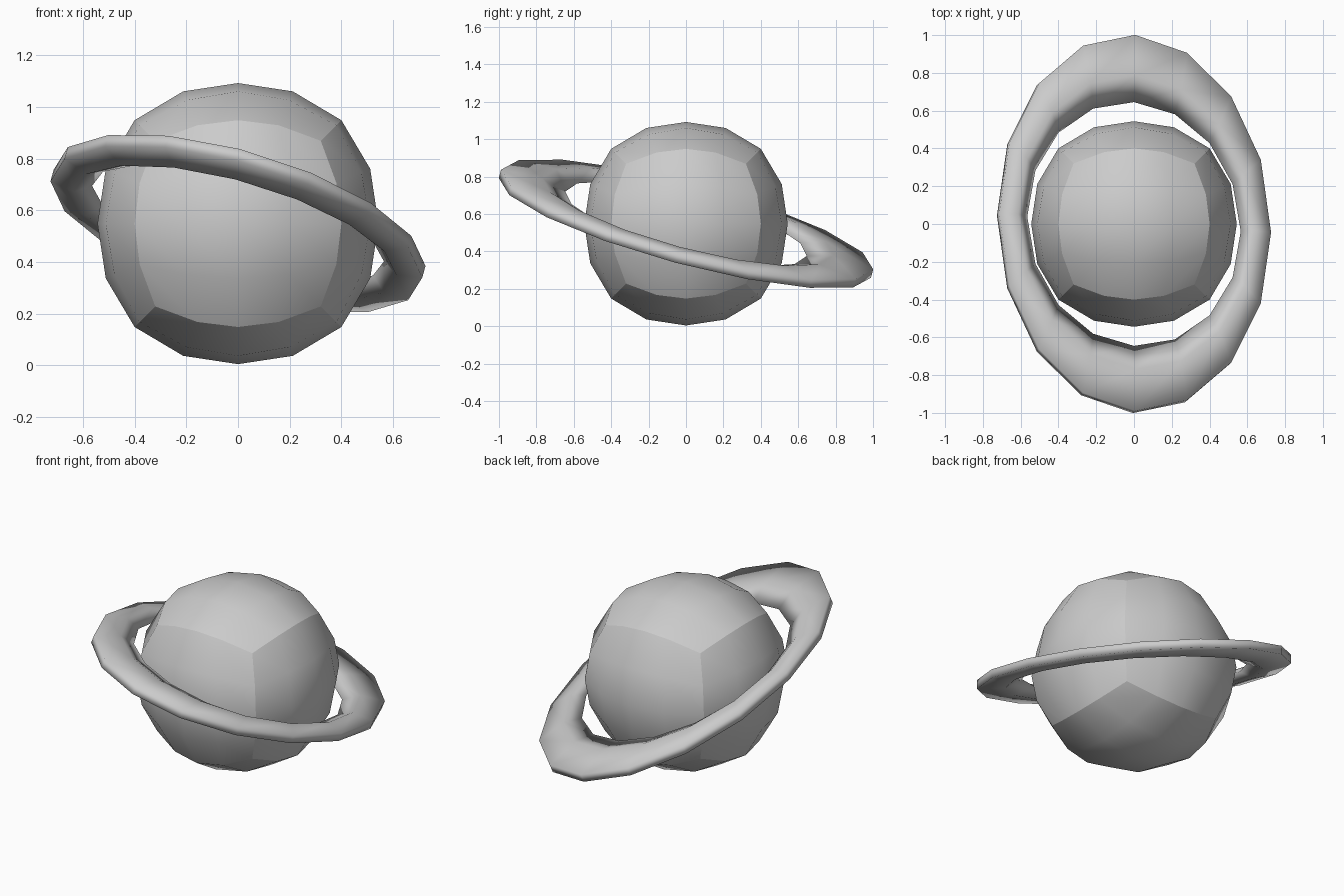
import bpy, bmesh, math
from mathutils import Matrix, Vector

cube = bpy.data.objects.get("Cube")
if cube:
    bpy.data.objects.remove(cube)

CENTRE = Vector((0, 0, 0.548))

grey = bpy.data.materials.new("light grey")
grey.use_nodes = True
colour = (0.6, 0.6, 0.6, 1)
grey.diffuse_color = colour
grey.node_tree.nodes["Principled BSDF"].inputs["Base Color"].default_value = colour


def finish(bm, name):
    bmesh.ops.recalc_face_normals(bm, faces=bm.faces)
    for face in bm.faces:
        face.smooth = True
    mesh = bpy.data.meshes.new(name)
    bm.to_mesh(mesh)
    bm.free()
    mesh.materials.append(grey)
    obj = bpy.data.objects.new(name, mesh)
    bpy.context.collection.objects.link(obj)


# Planet body: a cube with four by four panels per side, rounded to a ball,
# with its twelve original edges kept crisp
bm = bmesh.new()
bmesh.ops.create_cube(bm, size=2)
bmesh.ops.subdivide_edges(bm, edges=bm.edges, cuts=3, use_grid_fill=True)
for edge in bm.edges:
    mid = (edge.verts[0].co + edge.verts[1].co) / 2
    edge.smooth = sum(abs(c) > 0.99 for c in mid) < 2
for v in bm.verts:
    outer = sum(abs(c) > 0.99 for c in v.co)
    flat = sum(abs(c) < 0.01 for c in v.co)
    if outer == 1:
        radius = 0.544 if flat == 2 else 0.554
    elif outer == 2:
        radius = 0.566 if flat == 1 else 0.561
    else:
        radius = 0.555
    even = Vector([math.tan(c * math.pi / 4) for c in v.co])
    v.co = CENTRE + even.normalized() * radius
finish(bm, "planet_body")

# Ring: an oval band of sixteen segments with a five-sided section that
# thins to an edge on the inside, tilted on two axes
SIDES = 16
section = [(0.745, 1.03, 0.024), (0.646, 0.806, 0.04), (0.585, 0.668, 0),
           (0.646, 0.806, -0.04), (0.745, 1.03, -0.024)]
tilt = Matrix.Rotation(math.radians(-15), 3, "X") @ Matrix.Rotation(math.radians(15), 3, "Y")
bm = bmesh.new()
loops = []
for i in range(SIDES):
    a = math.tau * i / SIDES
    loops.append([bm.verts.new(CENTRE + tilt @ Vector((rx * math.cos(a), ry * math.sin(a), z)))
                  for rx, ry, z in section])
for i, here in enumerate(loops):
    there = loops[(i + 1) % SIDES]
    for j in range(len(section)):
        k = (j + 1) % len(section)
        bm.faces.new((here[j], there[j], there[k], here[k]))
finish(bm, "planet_ring")
